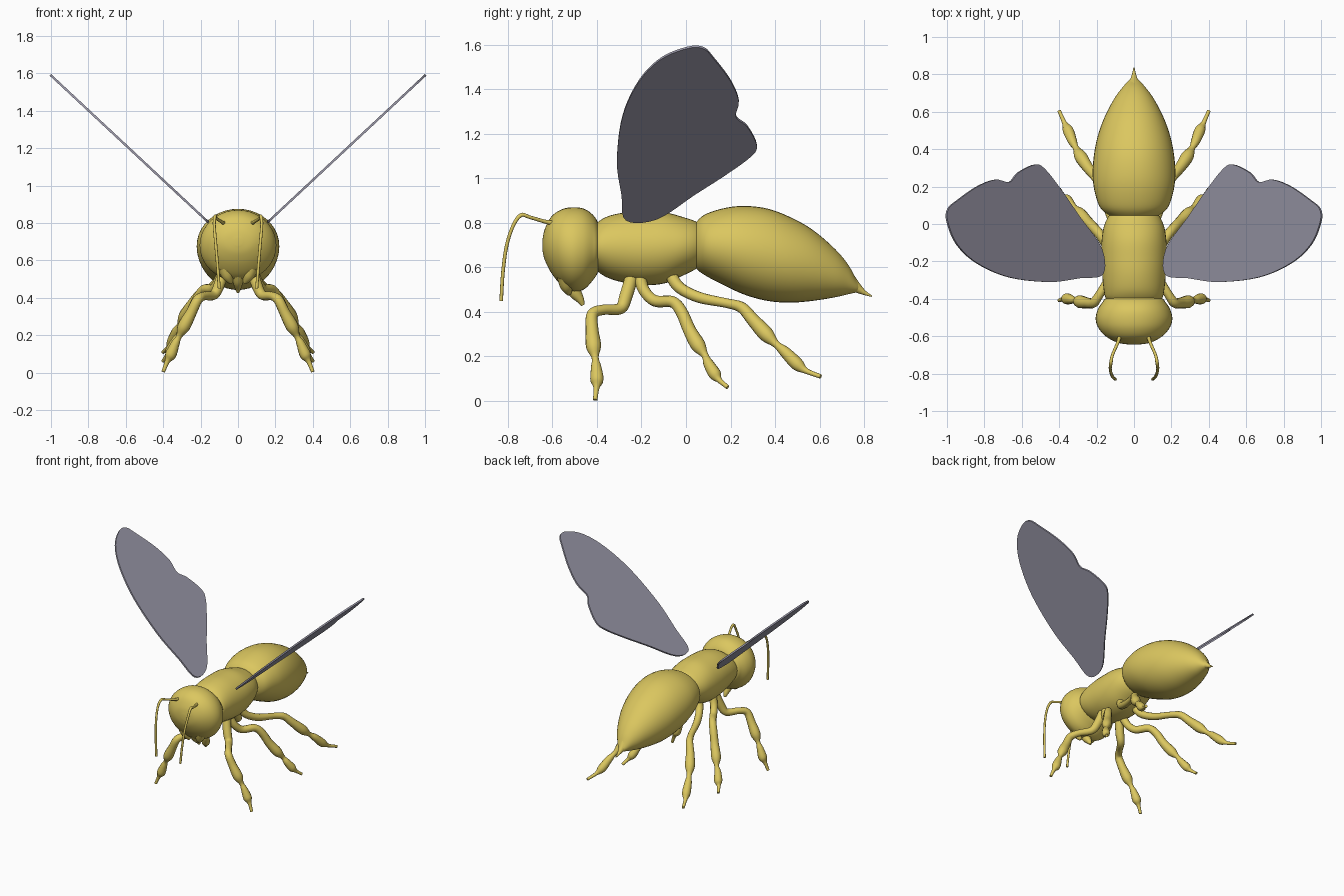
import bpy, bmesh, math
from mathutils import Vector


def material(name, rgb):
    m = bpy.data.materials.new(name)
    m.diffuse_color = (*rgb, 1)
    return m


YELLOW = material("honey yellow", (0.71, 0.57, 0.115))
GREY = material("wing grey", (0.32, 0.31, 0.39))


def smooth_path(pts, steps=5, closed=False):
    """Catmull-Rom interpolation of tuples of any length."""
    n, out = len(pts), []
    pts = [Vector(p) for p in pts]
    get = (lambda i: pts[i % n]) if closed else (lambda i: pts[max(0, min(n - 1, i))])
    for i in range(n if closed else n - 1):
        a, b, c, d = (get(i + k) for k in (-1, 0, 1, 2))
        for s in range(steps):
            t = s / steps
            out.append(0.5 * (2 * b + (c - a) * t + (2 * a - 5 * b + 4 * c - d) * t * t
                              + (3 * b - a - 3 * c + d) * t ** 3))
    if not closed:
        out.append(pts[-1])
    return out


def finish(name, bm, mat, smooth=True):
    bmesh.ops.recalc_face_normals(bm, faces=bm.faces)
    me = bpy.data.meshes.new(name)
    bm.to_mesh(me)
    bm.free()
    me.materials.append(mat)
    for p in me.polygons:
        p.use_smooth = smooth
    ob = bpy.data.objects.new(name, me)
    bpy.context.collection.objects.link(ob)
    return ob


def body(name, stations, sides=40):
    """Loft of ellipses along y: each station is (y, bottom, top, half width)."""
    bm, prev = bmesh.new(), None
    for y, lo, hi, rx in smooth_path(stations):
        c, rz = (lo + hi) / 2, (hi - lo) / 2
        angles = [2 * math.pi * i / sides for i in range(sides)]
        ring = [bm.verts.new((rx * math.cos(a), y, c + rz * math.sin(a))) for a in angles]
        if prev:
            for i in range(sides):
                j = (i + 1) % sides
                bm.faces.new((prev[i], prev[j], ring[j], ring[i]))
        else:
            bm.faces.new(ring)
        prev = ring
    bm.faces.new(prev)
    return finish(name, bm, YELLOW)


def tube(name, pts):
    """Round tube through points (x, y, z, radius)."""
    cu = bpy.data.curves.new(name, 'CURVE')
    cu.dimensions = '3D'
    cu.bevel_depth, cu.bevel_resolution = 1.0, 4
    cu.resolution_u, cu.use_fill_caps = 3, True
    path = smooth_path(pts)
    sp = cu.splines.new('POLY')
    sp.points.add(len(path) - 1)
    for p, q in zip(sp.points, path):
        p.co, p.radius = (q[0], q[1], q[2], 1), q[3]
    sp.use_smooth = True
    cu.materials.append(YELLOW)
    ob = bpy.data.objects.new(name, cu)
    bpy.context.collection.objects.link(ob)


# Head, thorax and abdomen
body("head", [(-0.645, .68, .72, .02), (-.635, .635, .77, .085), (-.605, .575, .828, .145),
              (-.56, .52, .86, .188), (-.51, .492, .87, .205), (-.46, .50, .864, .195),
              (-.42, .54, .838, .17), (-.395, .58, .80, .145), (-.38, .65, .74, .07)])
body("thorax", [(-.42, .62, .77, .10), (-.40, .585, .80, .148), (-.35, .553, .83, .162),
                (-.27, .53, .847, .17), (-.18, .52, .85, .175), (-.09, .53, .846, .173),
                (-.01, .565, .825, .16), (.05, .597, .803, .13), (.08, .63, .77, .09)])
body("abdomen", [(.02, .65, .76, .07), (.045, .597, .803, .13), (.09, .562, .84, .182),
                 (.18, .515, .868, .212), (.27, .475, .876, .221), (.37, .449, .863, .214),
                 (.47, .442, .825, .194), (.57, .45, .768, .158), (.67, .466, .682, .106),
                 (.73, .48, .61, .062), (.765, .488, .545, .03), (.78, .495, .525, .012)])

# Stinger
tube("stinger", [(0, .73, .535, .04), (0, .765, .51, .024), (0, .80, .487, .011), (0, .835, .47, .003)])

# Mouthparts
tube("mouth", [(0, -.52, .53, .035), (0, -.50, .49, .03), (0, -.475, .455, .018), (0, -.463, .43, .008)])

# Wing outline in side view (y, z), laid on a slanted plane
WING = [(-.27, .815), (-.29, .93), (-.31, 1.08), (-.285, 1.28), (-.21, 1.44), (-.11, 1.54),
        (.01, 1.588), (.08, 1.585), (.125, 1.54), (.20, 1.44), (.237, 1.35), (.224, 1.28),
        (.275, 1.235), (.318, 1.15), (.29, 1.10), (.18, 1.02), (.04, .93), (-.13, .82)]

# Leg paths (x, y, z, radius), front to hind
LEGS = {
    "front_leg": [(.07, -.24, .57, .03), (.10, -.27, .47, .03), (.13, -.295, .415, .026),
                  (.18, -.37, .41, .023), (.215, -.42, .39, .026), (.25, -.422, .32, .029),
                  (.29, -.415, .245, .034), (.315, -.408, .195, .016), (.335, -.404, .155, .023),
                  (.36, -.40, .095, .03), (.378, -.402, .06, .014), (.40, -.408, .005, .01)],
    "middle_leg": [(.07, -.21, .57, .03), (.10, -.19, .50, .026), (.13, -.14, .45, .026),
                   (.18, -.06, .445, .026), (.215, -.02, .40, .027), (.25, .015, .32, .029),
                   (.29, .055, .25, .033), (.315, .085, .205, .016), (.335, .10, .17, .023),
                   (.36, .13, .12, .028), (.378, .15, .093, .013), (.40, .187, .062, .01)],
    "hind_leg": [(.06, -.07, .57, .028), (.09, -.03, .51, .026), (.13, .06, .465, .025),
                 (.17, .18, .44, .022), (.205, .25, .42, .025), (.245, .30, .365, .029),
                 (.285, .36, .30, .034), (.31, .405, .255, .017), (.33, .445, .22, .025),
                 (.352, .50, .165, .029), (.372, .54, .135, .013), (.40, .605, .11, .01)],
}

for side, s in (("right", 1), ("left", -1)):
    # Wings
    bm = bmesh.new()
    bm.faces.new([bm.verts.new((s * (.17 + (z - .815) * 1.072), y, z))
                  for y, z in smooth_path(WING, 5, True)])
    bmesh.ops.triangulate(bm, faces=bm.faces)
    wing = finish(side + "_wing", bm, GREY, False)
    sol = wing.modifiers.new("thickness", 'SOLIDIFY')
    sol.thickness, sol.offset = .012, 0

    # Legs
    for name, pts in LEGS.items():
        tube(f"{side}_{name}", [(s * x, y, z, r) for x, y, z, r in pts])

    # Antennae
    tube(side + "_antenna", [(s * x, y, z, r) for x, y, z, r in (
        (.075, -.59, .80, .012), (.085, -.63, .805, .009), (.115, -.70, .825, .008),
        (.123, -.74, .835, .009), (.127, -.775, .79, .008), (.12, -.805, .70, .008),
        (.11, -.822, .58, .008), (.10, -.83, .45, .008))])

    # Jaws beside the mouth
    tube(side + "_jaw", [(s * .07, -.54, .56, .04), (s * .055, -.535, .515, .03), (s * .035, -.525, .48, .01)])
